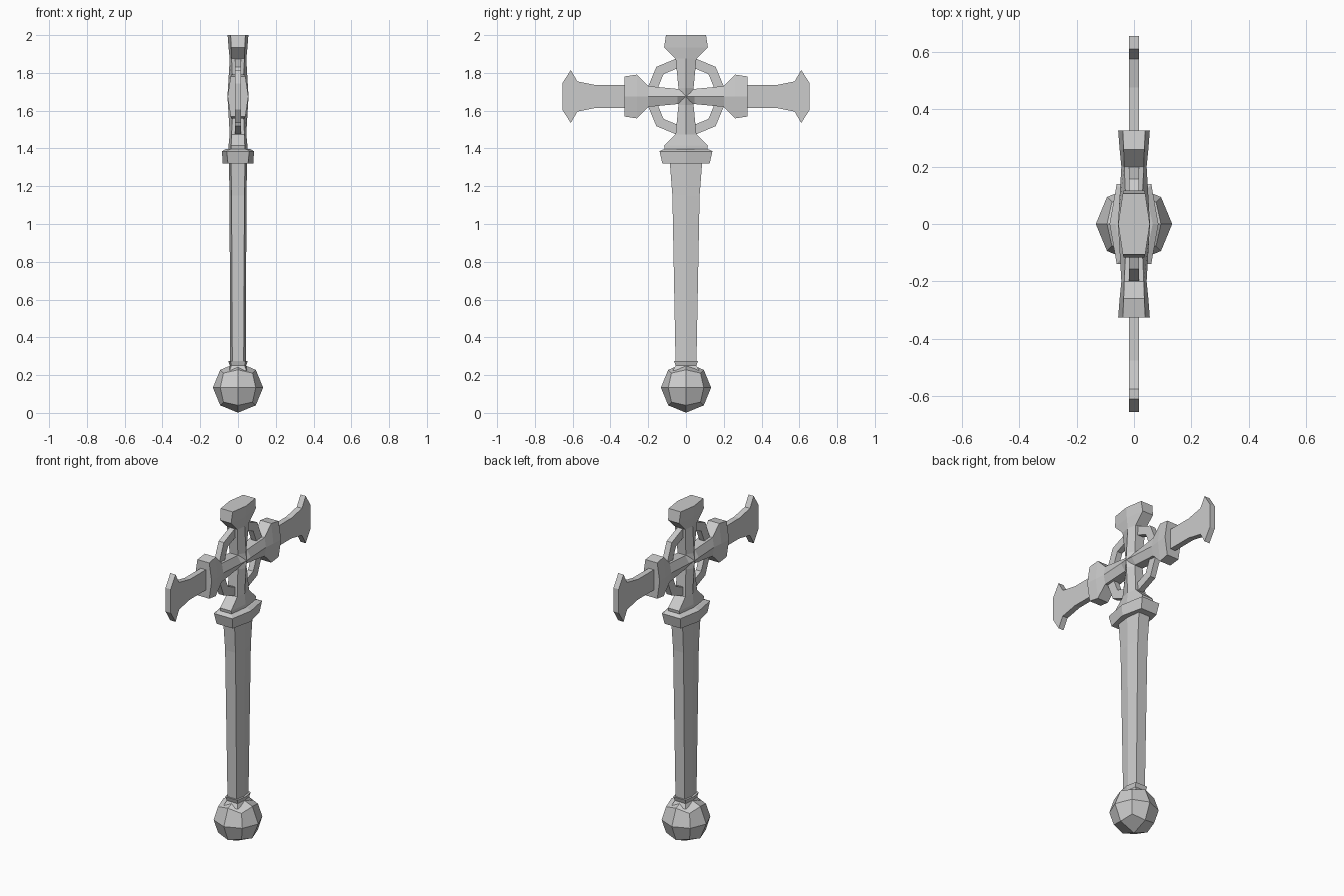
import bpy, bmesh
from math import pi, cos, sin
from mathutils import Matrix, Vector

if "Cube" in bpy.data.objects:
    bpy.data.objects.remove(bpy.data.objects["Cube"])


def finish(name, bm):
    bmesh.ops.recalc_face_normals(bm, faces=bm.faces[:])
    mesh = bpy.data.meshes.new(name)
    bm.to_mesh(mesh)
    bm.free()
    obj = bpy.data.objects.new(name, mesh)
    bpy.context.collection.objects.link(obj)
    return obj


def hex_loft(name, sections, matrix=Matrix()):
    """Loft hexagons along z: (height, half width y, ridge x, edge x)."""
    bm = bmesh.new()
    rings = []
    for z, w, t, e in sections:
        pts = [(t, 0), (e, w), (-e, w), (-t, 0), (-e, -w), (e, -w)]
        rings.append([bm.verts.new(matrix @ Vector((x, y, z))) for x, y in pts])
    for a, b in zip(rings, rings[1:]):
        for i in range(6):
            j = (i + 1) % 6
            bm.faces.new((a[i], a[j], b[j], b[i]))
    bm.faces.new(rings[0])
    bm.faces.new(rings[-1])
    return finish(name, bm)


def plate(name, outline, half):
    """Extrude a y-z outline to a plate along x."""
    bm = bmesh.new()
    face = bm.faces.new([bm.verts.new((-half, y, z)) for y, z in outline])
    new = bmesh.ops.extrude_face_region(bm, geom=[face])["geom"]
    bmesh.ops.translate(bm, vec=(2 * half, 0, 0),
                        verts=[v for v in new if isinstance(v, bmesh.types.BMVert)])
    return finish(name, bm)


CZ = 1.675  # centre height of the cross

# Pommel: a cube divided once and pushed out to a sphere
R = 0.133
bm = bmesh.new()
bmesh.ops.create_cube(bm, size=2)
bmesh.ops.subdivide_edges(bm, edges=bm.edges[:], cuts=1, use_grid_fill=True)
for v in bm.verts:
    v.co = v.co.normalized() * R + Vector((0, 0, R + 0.001))
bm.verts.index_update()
finish("pommel", bm)

# Handle: lower collar, tapering shaft and upper guard
hex_loft("lower_collar", [(0.225, 0.07, 0.055, 0.045), (0.25, 0.055, 0.043, 0.035),
                          (0.275, 0.063, 0.052, 0.04)])
hex_loft("shaft", [(0.25, 0.055, 0.041, 0.03), (1.15, 0.072, 0.045, 0.034),
                   (1.33, 0.086, 0.048, 0.037)])
hex_loft("guard", [(1.32, 0.125, 0.081, 0.053), (1.385, 0.14, 0.085, 0.06),
                   (1.397, 0.115, 0.065, 0.042)])

# Four equal ridged arms with flared ends
arm = [(0, 0.038, 0.056, 0.026), (0.045, 0.04, 0.053, 0.027),
       (0.2, 0.055, 0.044, 0.034), (0.26, 0.116, 0.05, 0.036),
       (0.325, 0.106, 0.055, 0.039)]
for i, side in enumerate(("top", "left", "bottom", "right")):
    m = Matrix.Translation((0, 0, CZ)) @ Matrix.Rotation(i * pi / 2, 4, 'X')
    hex_loft("cross_arm_" + side, arm, m)

# Octagonal ring tying the arms together
bm = bmesh.new()
loops = []
for i in range(8):
    a = i * pi / 4
    loops.append([bm.verts.new((x, r * cos(a), CZ + r * sin(a)))
                  for x, r in ((-0.017, 0.168), (0.017, 0.168),
                               (0.017, 0.222), (-0.017, 0.222))])
for i in range(8):
    a, b = loops[i], loops[(i + 1) % 8]
    for k in range(4):
        n = (k + 1) % 4
        bm.faces.new((a[k], a[n], b[n], b[k]))
finish("ring", bm)

# Two flat blades
half = [(0.32, 0.06), (0.475, 0.06), (0.575, 0.08), (0.61, 0.14), (0.655, 0.07)]
for name, s in (("left_blade", -1), ("right_blade", 1)):
    outline = [(s * y, CZ + h) for y, h in half] + [(s * y, CZ - h) for y, h in reversed(half)]
    plate(name, outline, 0.017)
